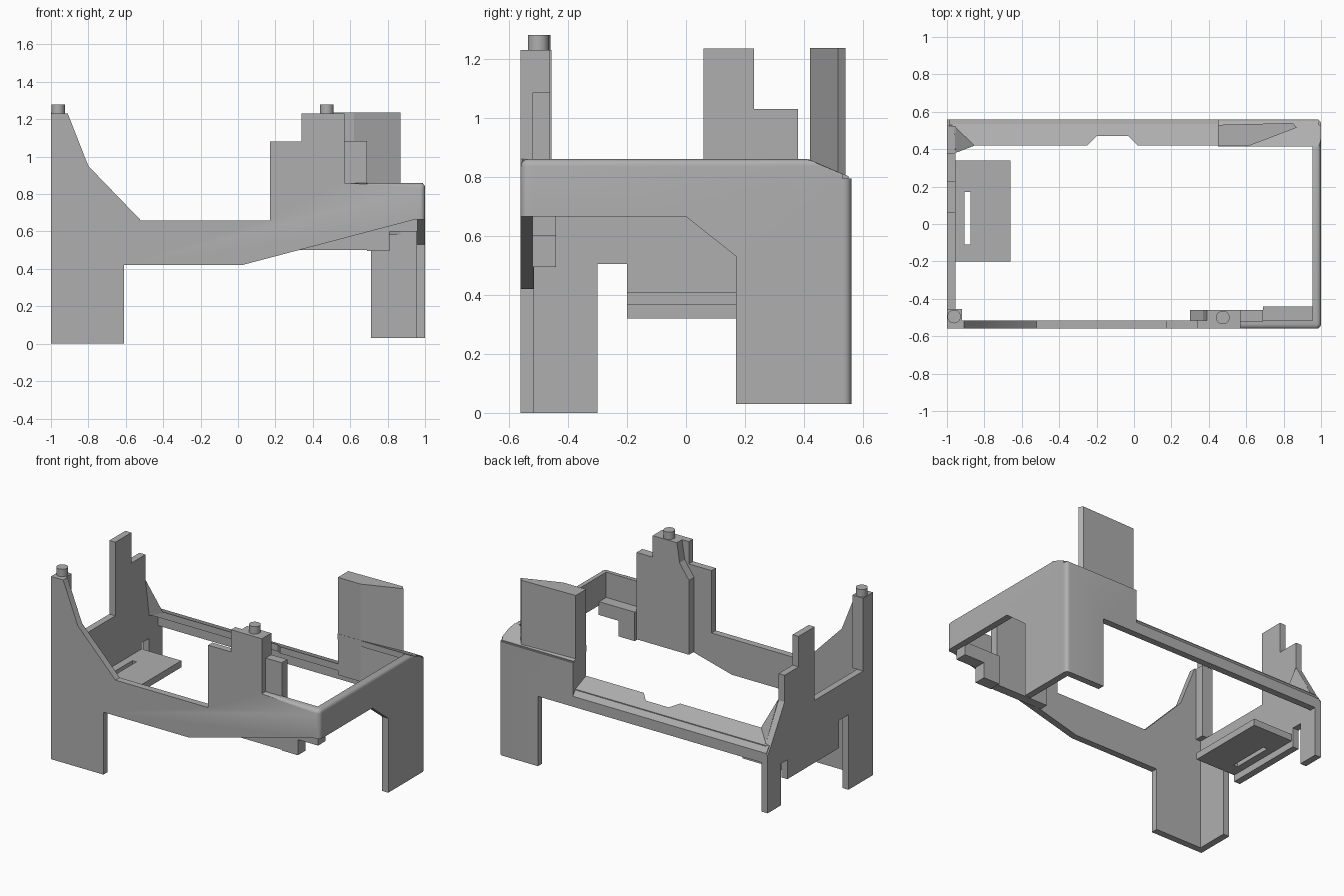
import bpy, bmesh
from mathutils import Vector

cube = bpy.data.objects.get("Cube")
if cube:
    bpy.data.objects.remove(cube)

grey = bpy.data.materials.new("plain_grey")
grey.use_nodes = True
grey.diffuse_color = (0.43, 0.43, 0.43, 1)
grey.node_tree.nodes["Principled BSDF"].inputs["Base Color"].default_value = (0.43, 0.43, 0.43, 1)

T = 0.045            # wall thickness
X, Y = 1.0, 0.56     # outer half sizes


def finish(name, bm, smooth=False):
    bmesh.ops.recalc_face_normals(bm, faces=bm.faces)
    mesh = bpy.data.meshes.new(name)
    bm.to_mesh(mesh)
    bm.free()
    mesh.materials.append(grey)
    obj = bpy.data.objects.new(name, mesh)
    bpy.context.collection.objects.link(obj)
    if smooth:
        bpy.context.view_layer.objects.active = obj
        obj.select_set(True)
        bpy.ops.object.shade_smooth_by_angle()
        obj.select_set(False)
    return obj


def prism(name, axis, points, low, high, shear=None, round_rule=None):
    """Extrude a 2D outline along an axis; optionally shear z and round edges."""
    place = {"x": lambda a, b, c: (c, a, b),
             "y": lambda a, b, c: (a, c, b),
             "z": lambda a, b, c: (a, b, c)}[axis]
    bm = bmesh.new()
    face = bm.faces.new([bm.verts.new(place(a, b, low)) for a, b in points])
    out = bmesh.ops.extrude_face_region(bm, geom=[face])
    moved = [v for v in out["geom"] if isinstance(v, bmesh.types.BMVert)]
    bmesh.ops.translate(bm, verts=moved, vec=Vector(place(0, 0, high - low)))
    if shear:
        for v in bm.verts:
            v.co.z += shear(v.co)
    if round_rule:
        edges = [e for e in bm.edges if round_rule(e.verts[0].co, e.verts[1].co)]
        bmesh.ops.bevel(bm, geom=edges, offset=0.025, segments=4,
                        profile=0.5, affect="EDGES")
    return finish(name, bm, bool(round_rule))


def box(name, x, y, z):
    return prism(name, "z", [(x[0], y[0]), (x[1], y[0]), (x[1], y[1]), (x[0], y[1])], *z)


def peg(name, x, y):
    bm = bmesh.new()
    bmesh.ops.create_cone(bm, cap_ends=True, segments=32, radius1=0.036,
                          radius2=0.036, depth=0.07)
    bmesh.ops.translate(bm, verts=bm.verts, vec=(x, y, 1.245))
    return finish(name, bm, True)


def near(a, b):
    return abs(a - b) < 0.001


# front wall with leg, raised post and tower
def front_round(a, b):
    end = near(a.x, X) and near(b.x, X) and (
        (near(a.y, -Y) and near(b.y, -Y)) or (near(a.z, 0.86) and near(b.z, 0.86)))
    top = all(near(p.z, 0.86) and near(p.y, -Y) for p in (a, b))
    return end or top


prism("front_wall", "y",
      [(-X, 0), (-0.61, 0), (-0.61, 0.42), (0.02, 0.42), (0.95, 0.665), (X, 0.665),
       (X, 0.86), (0.57, 0.86), (0.57, 1.23), (0.34, 1.23), (0.34, 1.08), (0.17, 1.08),
       (0.17, 0.66), (-0.52, 0.66), (-0.8, 0.95), (-0.91, 1.23), (-X, 1.23)],
      -Y, -Y + T, round_rule=front_round)

# thickening panel and ledge inside the front wall
prism("tower_backing", "y",
      [(0.3, 0.5), (0.69, 0.5), (0.69, 1.085), (0.57, 1.085), (0.57, 1.23),
       (0.39, 1.23), (0.37, 1.1), (0.3, 1.0)], -0.52, -0.46)
prism("inner_ledge", "y",
      [(0.69, 0.495), (0.81, 0.495), (0.81, 0.6), (0.96, 0.6), (0.96, 0.69), (0.69, 0.69)],
      -0.52, -0.44)

# left wall with two legs, corner post and stepped tower
prism("left_wall", "x",
      [(-Y, 0), (-0.3, 0), (-0.3, 0.505), (-0.2, 0.505), (-0.2, 0.32), (0.35, 0.32),
       (0.35, 0.45), (0.42, 0.45), (0.42, 0.17), (Y, 0.17), (Y, 0.56), (0.53, 0.6),
       (0.38, 0.85), (0.38, 1.03), (0.23, 1.03), (0.23, 1.235), (0.06, 1.235),
       (0.06, 0.74), (-0.455, 0.74), (-0.455, 1.23), (-Y, 1.23)],
      -X, -X + T)
box("corner_post", (-X, -0.92), (-0.53, -0.455), (0.74, 1.23))

# right wall with rounded top and back leg
prism("right_wall", "x",
      [(-0.53, 0.665), (0, 0.665), (0.17, 0.53), (0.17, 0.03), (0.53, 0.03),
       (0.53, 0.81), (0.41, 0.86), (-0.53, 0.86)],
      X - T, X,
      round_rule=lambda a, b: all(near(p.x, X) and near(p.z, 0.86) for p in (a, b)))

# back wall and its leg
prism("back_wall", "y",
      [(0.45, 0.5), (0.71, 0.5), (0.71, 0.03), (X, 0.03), (X, 0.795), (0.45, 0.795)],
      Y - T, Y,
      round_rule=lambda a, b: all(near(p.x, X) and near(p.y, Y) for p in (a, b)))

# sloping flange on the back wall
prism("back_flange", "z",
      [(0.45, 0.415), (X - 0.01, 0.415), (X - 0.01, Y - 0.01), (0.45, Y - 0.01)], 0.82, 0.86,
      shear=lambda p: -0.43 * (p.y - 0.415))

# upright wedge panel
prism("back_panel", "z",
      [(0.45, 0.42), (0.62, 0.42), (0.87, 0.515), (0.85, 0.54), (0.45, 0.53)], 0.58, 1.237)

# low back rail: outer strip plus sloping flange with a notch
prism("rail_outer", "x",
      [(Y - T, 0.5), (Y, 0.5), (Y, 0.57), (0.53, 0.61), (Y - T, 0.61)], -X + 0.01, 0.46)
prism("rail_flange", "z",
      [(-0.97, 0.42), (-0.25, 0.42), (-0.2, 0.47), (-0.03, 0.47), (0.02, 0.42),
       (0.46, 0.42), (0.46, 0.535), (-0.97, 0.535)], 0.61, 0.655,
      shear=lambda p: -0.4 * (p.y - 0.42))

# corner gusset
bm = bmesh.new()
for p in [(-0.96, 0.53, 0.6), (-0.85, 0.42, 0.65), (-0.955, 0.38, 0.86), (-0.96, 0.42, 0.6)]:
    bm.verts.new(p)
bmesh.ops.convex_hull(bm, input=bm.verts)
finish("corner_gusset", bm)

# slotted shelf, made of four strips around the slot
shelf_z = (0.365, 0.41)
box("shelf_inner", (-0.96, -0.905), (-0.2, 0.34), shelf_z)
box("shelf_outer", (-0.875, -0.66), (-0.2, 0.34), shelf_z)
box("shelf_front", (-0.905, -0.875), (-0.2, -0.11), shelf_z)
box("shelf_back", (-0.905, -0.875), (0.17, 0.34), shelf_z)

# locating pegs
peg("left_peg", -0.962, -0.495)
peg("right_peg", 0.475, -0.5)
